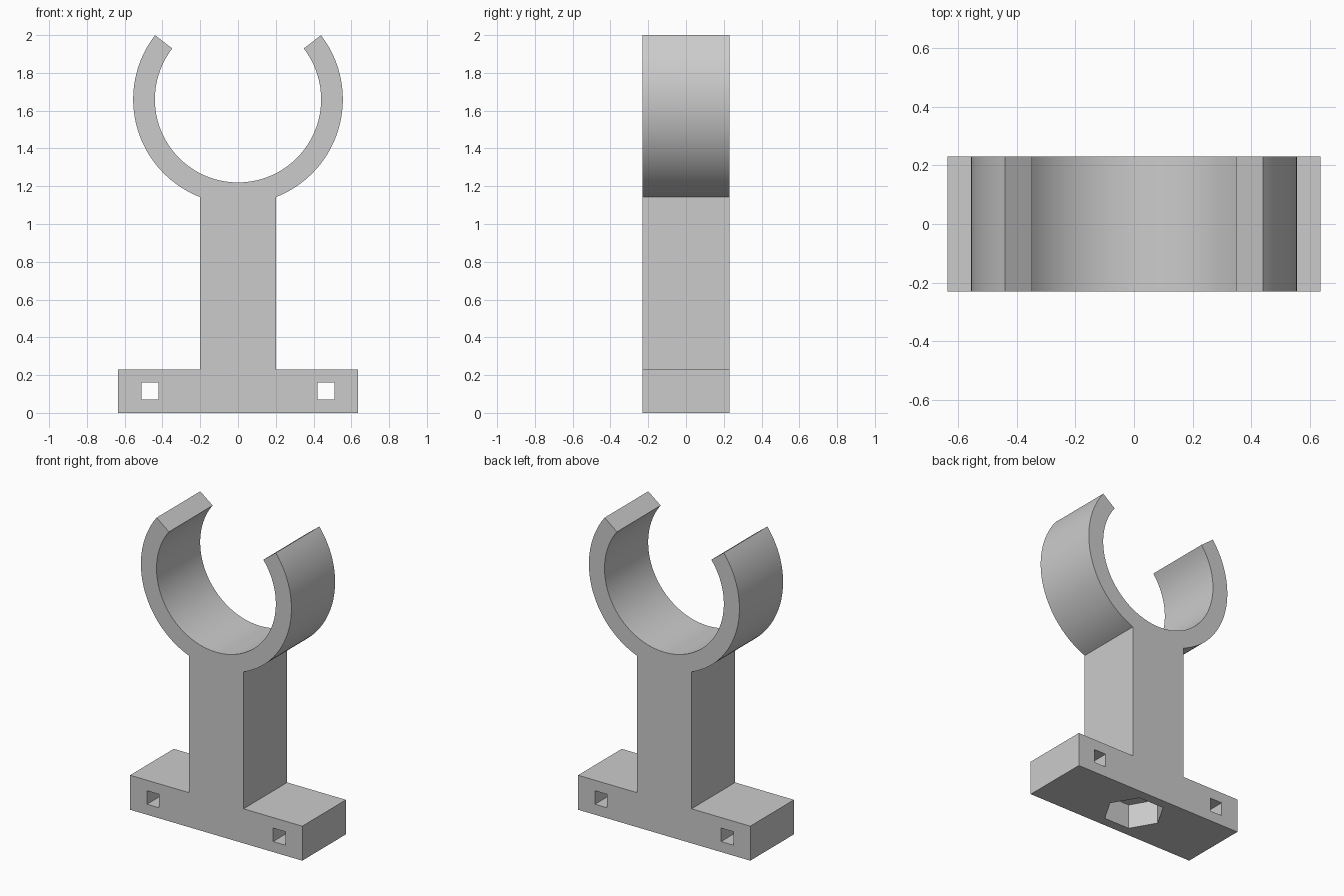
import bpy, bmesh
from math import radians, sin, cos, asin, sqrt, pi

cube = bpy.data.objects.get("Cube")
if cube:
    bpy.data.objects.remove(cube, do_unlink=True)

HALF_DEPTH = 0.23
BASE_HALF, BASE_TOP, POST_HALF = 0.635, 0.23, 0.202
RING_Z, OUTER, INNER = 1.66, 0.555, 0.44
TIP = radians(37.7)

grey = bpy.data.materials.new("plain grey")
grey.use_nodes = True
colour = (0.6, 0.6, 0.6, 1)
grey.diffuse_color = colour
grey.node_tree.nodes["Principled BSDF"].inputs["Base Color"].default_value = colour


def arc(radius, start, end, steps):
    """Points on a circle about the clamp centre, angles from +x."""
    angles = [start + (end - start) * i / steps for i in range(steps + 1)]
    return [(radius * cos(a), RING_Z + radius * sin(a)) for a in angles]


def extrude_profile(name, points, half_depth):
    """Extrude an x-z outline along y."""
    bm = bmesh.new()
    face = bm.faces.new([bm.verts.new((x, -half_depth, z)) for x, z in points])
    new = bmesh.ops.extrude_face_region(bm, geom=[face])["geom"]
    bmesh.ops.translate(bm, vec=(0, 2 * half_depth, 0),
                        verts=[v for v in new if isinstance(v, bmesh.types.BMVert)])
    bmesh.ops.recalc_face_normals(bm, faces=bm.faces)
    mesh = bpy.data.meshes.new(name)
    bm.to_mesh(mesh)
    bm.free()
    obj = bpy.data.objects.new(name, mesh)
    bpy.context.collection.objects.link(obj)
    mesh.materials.append(grey)
    return obj


def cut(target, cutter):
    cutter.hide_render = True
    cutter.hide_viewport = True
    cutter.display_type = 'WIRE'
    mod = target.modifiers.new(cutter.name, 'BOOLEAN')
    mod.object = cutter
    mod.operation = 'DIFFERENCE'
    mod.solver = 'EXACT'


# Right half of the outline: foot, post, outer arc, tip, inner arc
join = -pi / 2 + asin(POST_HALF / OUTER)
half = [(BASE_HALF, 0), (BASE_HALF, BASE_TOP), (POST_HALF, BASE_TOP)]
half += arc(OUTER, join, TIP, 40)
half += arc(INNER, TIP, -pi / 2, 48)
mirrored = [(-x, z) for x, z in reversed(half[:-1])]
clamp = extrude_profile("clamp_stand", half + mirrored, HALF_DEPTH)

# Square screw holes through the foot
for side, x in (("left", 0.465), ("right", -0.465)):
    r, z = 0.045, 0.115
    square = [(x - r, z - r), (x + r, z - r), (x + r, z + r), (x - r, z + r)]
    cut(clamp, extrude_profile(side + "_hole_cutter", square, 0.4))

# Hexagonal nut pocket under the foot
pocket_depth = 0.165
bpy.ops.mesh.primitive_cylinder_add(vertices=6, radius=0.19, depth=2 * pocket_depth,
                                    location=(0, 0, 0), rotation=(0, 0, pi / 6))
pocket = bpy.context.object
pocket.name = "nut_pocket_cutter"
pocket.data.materials.append(grey)
cut(clamp, pocket)

# Bake the cuts, then smooth the curved walls only
bpy.context.view_layer.update()
baked = bpy.data.meshes.new_from_object(
    clamp.evaluated_get(bpy.context.evaluated_depsgraph_get()))
clamp.modifiers.clear()
clamp.data = baked
for obj in [o for o in bpy.data.objects if o.name.endswith("_cutter")]:
    bpy.data.objects.remove(obj, do_unlink=True)
bpy.ops.object.select_all(action='DESELECT')
clamp.select_set(True)
bpy.context.view_layer.objects.active = clamp
bpy.ops.object.shade_smooth_by_angle(angle=radians(25))
